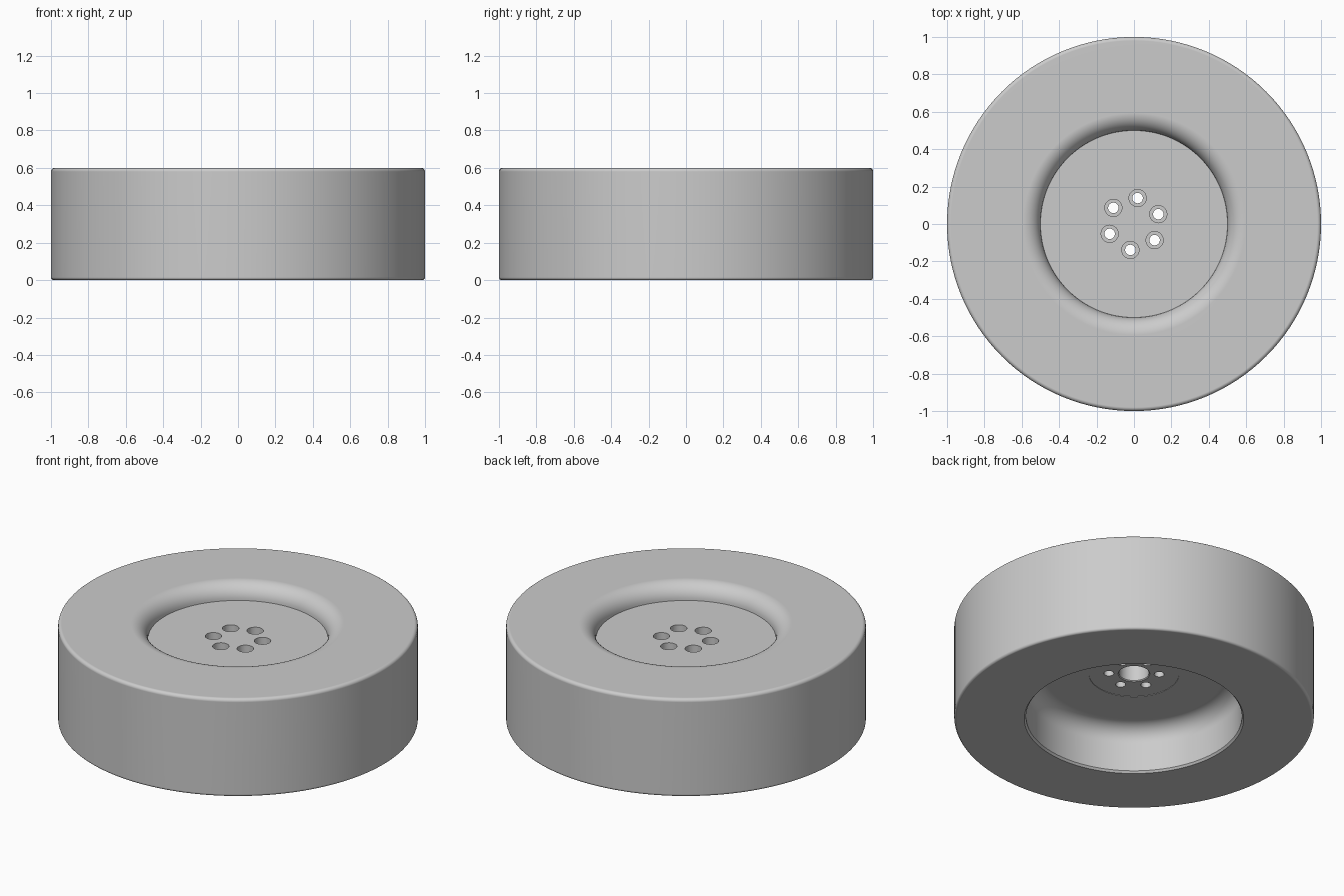
import bpy
import bmesh
from math import sin, cos, pi, radians

cube = bpy.data.objects.get("Cube")
if cube:
    bpy.data.objects.remove(cube, do_unlink=True)

grey = bpy.data.materials.new("light_grey")
grey.use_nodes = True
GREY = (0.6, 0.6, 0.6, 1)
grey.diffuse_color = GREY
grey.node_tree.nodes["Principled BSDF"].inputs["Base Color"].default_value = GREY


def arc(r, z, radius, start, end, steps=8):
    """Points of a fillet in the (radius, height) plane, angles in degrees."""
    angles = [radians(start + (end - start) * i / steps) for i in range(steps + 1)]
    return [(r + radius * cos(a), z + radius * sin(a)) for a in angles]


def lathe(name, profile, segments):
    """Turn a profile that starts and ends on the z axis into a solid."""
    bm = bmesh.new()
    verts = [bm.verts.new((r, 0, z)) for r, z in profile]
    edges = [bm.edges.new(pair) for pair in zip(verts, verts[1:])]
    bmesh.ops.spin(bm, geom=verts + edges, cent=(0, 0, 0), axis=(0, 0, 1),
                   angle=2 * pi, steps=segments)
    bmesh.ops.remove_doubles(bm, verts=bm.verts, dist=1e-5)
    bmesh.ops.recalc_face_normals(bm, faces=bm.faces)
    mesh = bpy.data.meshes.new(name)
    bm.to_mesh(mesh)
    bm.free()
    mesh.materials.append(grey)
    obj = bpy.data.objects.new(name, mesh)
    bpy.context.collection.objects.link(obj)
    return obj


# Heights and radii of the wheel
HEIGHT, DECK, CEILING = 0.6, 0.506, 0.285
CAVITY, LIP = 0.6, 0.094

profile = [(0, 0.42), (0.083, 0.42), (0.083, CEILING + 0.008),    # blind centre bore
           (0.088, CEILING + 0.003), (0.25, CEILING + 0.003),     # mounting pad
           (0.25, CEILING)]
profile += arc(CAVITY - 0.1, CEILING + 0.1 - 0.2, 0.1, 90, 0)     # cavity corner
profile += [(CAVITY, 0.012), (CAVITY + 0.01, 0)]                  # cavity mouth
profile += arc(0.985, 0.015, 0.015, -90, 0, 5)                    # lower tread edge
profile += arc(0.98, HEIGHT - 0.02, 0.02, 0, 90, 6)               # upper tread edge
profile += arc(0.5 + LIP, HEIGHT - LIP, LIP, 90, 180, 10)         # rounded inner lip
profile += [(0, DECK)]                                            # hub deck
wheel = lathe("wheel", profile, 128)

# Six counterbored bolt holes
for i in range(6):
    a = radians(22 + 60 * i)
    cutter = lathe("bolt_hole_cutter", [(0, 0.2), (0.028, 0.2), (0.028, 0.39),
                                        (0.046, 0.39), (0.046, 0.56), (0, 0.56)], 32)
    cutter.location = (0.14 * cos(a), 0.14 * sin(a), 0)
    cutter.hide_render = True
    bpy.context.view_layer.update()
    cut = wheel.modifiers.new("bolt_hole", 'BOOLEAN')
    cut.operation = 'DIFFERENCE'
    cut.solver = 'EXACT'
    cut.object = cutter
    bpy.context.view_layer.objects.active = wheel
    bpy.ops.object.modifier_apply(modifier=cut.name)
    bpy.data.objects.remove(cutter, do_unlink=True)

# Smooth curved walls, crisp edges and flat faces
bpy.ops.object.select_all(action='DESELECT')
wheel.select_set(True)
bpy.context.view_layer.objects.active = wheel
bpy.ops.object.shade_smooth_by_angle(angle=radians(30))
flat = wheel.modifiers.new("flat_face_normals", 'WEIGHTED_NORMAL')
flat.keep_sharp = True
